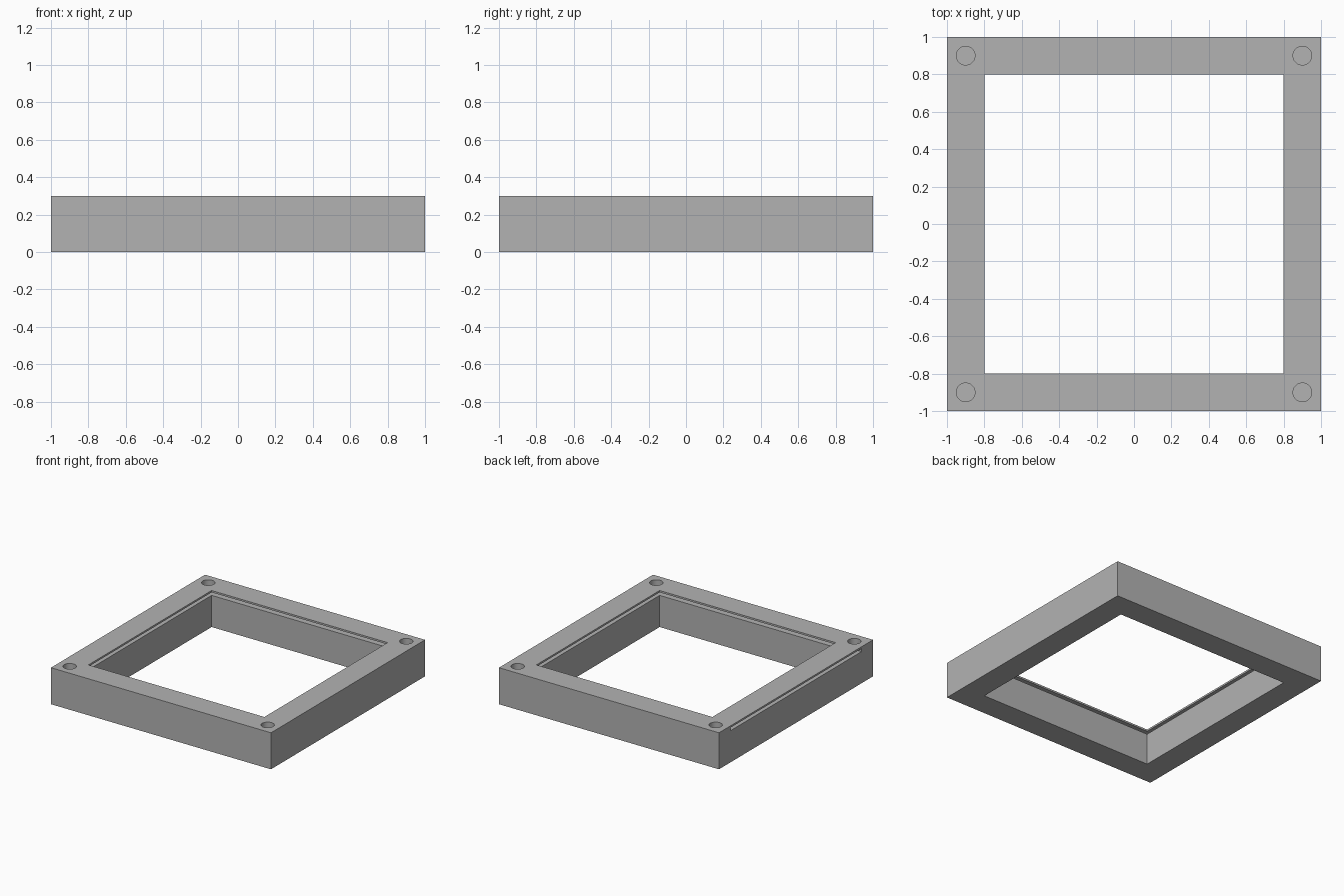
import bpy
import math

if "Cube" in bpy.data.objects:
    bpy.data.objects.remove(bpy.data.objects["Cube"], do_unlink=True)

HEIGHT = 0.3
INNER = 0.8      # half width of the opening
GROOVE = 0.85    # half width of the panel groove
SLOT_LOW, SLOT_HIGH = 0.26, 0.285

grey = bpy.data.materials.new("grey")
grey.use_nodes = True
colour = (0.45, 0.45, 0.45, 1)
grey.diffuse_color = colour
grey.node_tree.nodes["Principled BSDF"].inputs["Base Color"].default_value = colour


def box(name, low, high):
    """Box between two opposite corners."""
    middle = [(a + b) / 2 for a, b in zip(low, high)]
    bpy.ops.mesh.primitive_cube_add(size=1, location=middle)
    obj = bpy.context.object
    obj.name = name
    obj.scale = [b - a for a, b in zip(low, high)]
    bpy.ops.object.transform_apply(location=True, rotation=True, scale=True)
    obj.data.materials.append(grey)
    return obj


def cut(target, cutter):
    """Subtract the cutter from the target, then discard it."""
    cutter.hide_render = True
    mod = target.modifiers.new(cutter.name, 'BOOLEAN')
    mod.operation = 'DIFFERENCE'
    mod.solver = 'EXACT'
    mod.object = cutter
    bpy.context.view_layer.objects.active = target
    bpy.ops.object.modifier_apply(modifier=mod.name)
    bpy.data.objects.remove(cutter, do_unlink=True)


# Square frame with an open middle
frame = box("frame", (-1, -1, 0), (1, 1, HEIGHT))
cut(frame, box("opening", (-INNER, -INNER, -0.1), (INNER, INNER, HEIGHT + 0.1)))

# Panel groove on all inner sides, running out through one side
cut(frame, box("panel_slot", (-1.1, -GROOVE, SLOT_LOW), (GROOVE, GROOVE, SLOT_HIGH)))

# Blind round holes in the top corners
SIDES = 32
DEPTH = 0.1
for x in (-0.9, 0.9):
    for y in (-0.9, 0.9):
        bpy.ops.mesh.primitive_cylinder_add(
            vertices=SIDES, radius=0.05, depth=2 * DEPTH,
            location=(x, y, HEIGHT), rotation=(0, 0, math.pi / SIDES))
        hole = bpy.context.object
        hole.name = "corner_hole"
        hole.data.materials.append(grey)
        cut(frame, hole)

# Round hole walls, crisp edges elsewhere
bpy.ops.object.select_all(action='DESELECT')
frame.select_set(True)
bpy.context.view_layer.objects.active = frame
bpy.ops.object.shade_smooth_by_angle(angle=math.radians(30))
